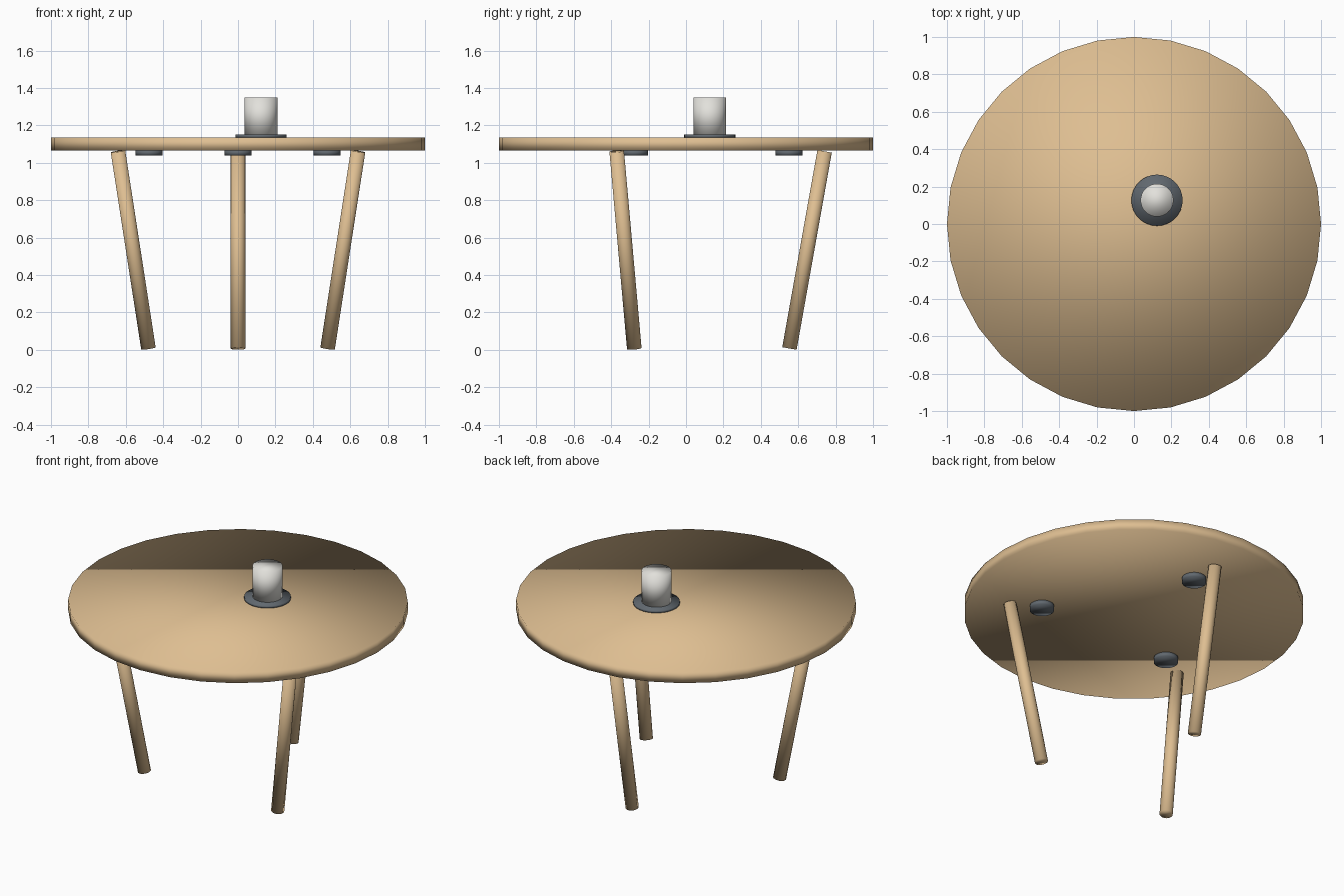
import bpy
import math
from mathutils import Vector

if "Cube" in bpy.data.objects:
    bpy.data.objects.remove(bpy.data.objects["Cube"])


def material(name, rgb):
    m = bpy.data.materials.new(name)
    m.diffuse_color = (*rgb, 1)
    m.use_nodes = True
    m.node_tree.nodes["Principled BSDF"].inputs["Base Color"].default_value = m.diffuse_color
    return m


wood = material("light wood", (0.73, 0.515, 0.285))
metal = material("dark grey metal", (0.12, 0.14, 0.16))
white = material("warm white", (0.76, 0.75, 0.71))


def cylinder(name, bottom, top, radius, mat, sides=32):
    """Fully smooth-shaded capped cylinder between two points."""
    a, b = Vector(bottom), Vector(top)
    bpy.ops.mesh.primitive_cylinder_add(
        vertices=sides, radius=radius, depth=(b - a).length, location=(a + b) / 2)
    o = bpy.context.object
    o.name = name
    axis = (b - a).normalized()
    o.rotation_euler = Vector((0, 0, 1)).rotation_difference(axis).to_euler()
    o.data.materials.append(mat)
    bpy.ops.object.shade_smooth()
    return o


# Round tabletop
cylinder("tabletop", (0, 0, 1.066), (0, 0, 1.135), 1.0, wood)

# Three legs splayed outward, each with a mounting disc under the top
for i, name in enumerate(("back", "left", "right")):
    ang = math.radians(90 + 120 * i)
    c, s = math.cos(ang), math.sin(ang)
    lo, hi = 0.553, 0.741
    cylinder(name + "_leg", (lo * c, lo * s, 0.007), (hi * c, hi * s, 1.061), 0.039, wood)
    cylinder(name + "_mounting_disc", (0.55 * c, 0.55 * s, 1.038),
             (0.55 * c, 0.55 * s, 1.068), 0.072, metal)

# Candle on a small dish
x, y = 0.123, 0.127
cylinder("candle_dish", (x, y, 1.133), (x, y, 1.150), 0.137, metal)
cylinder("candle", (x, y, 1.145), (x, y, 1.349), 0.088, white)
